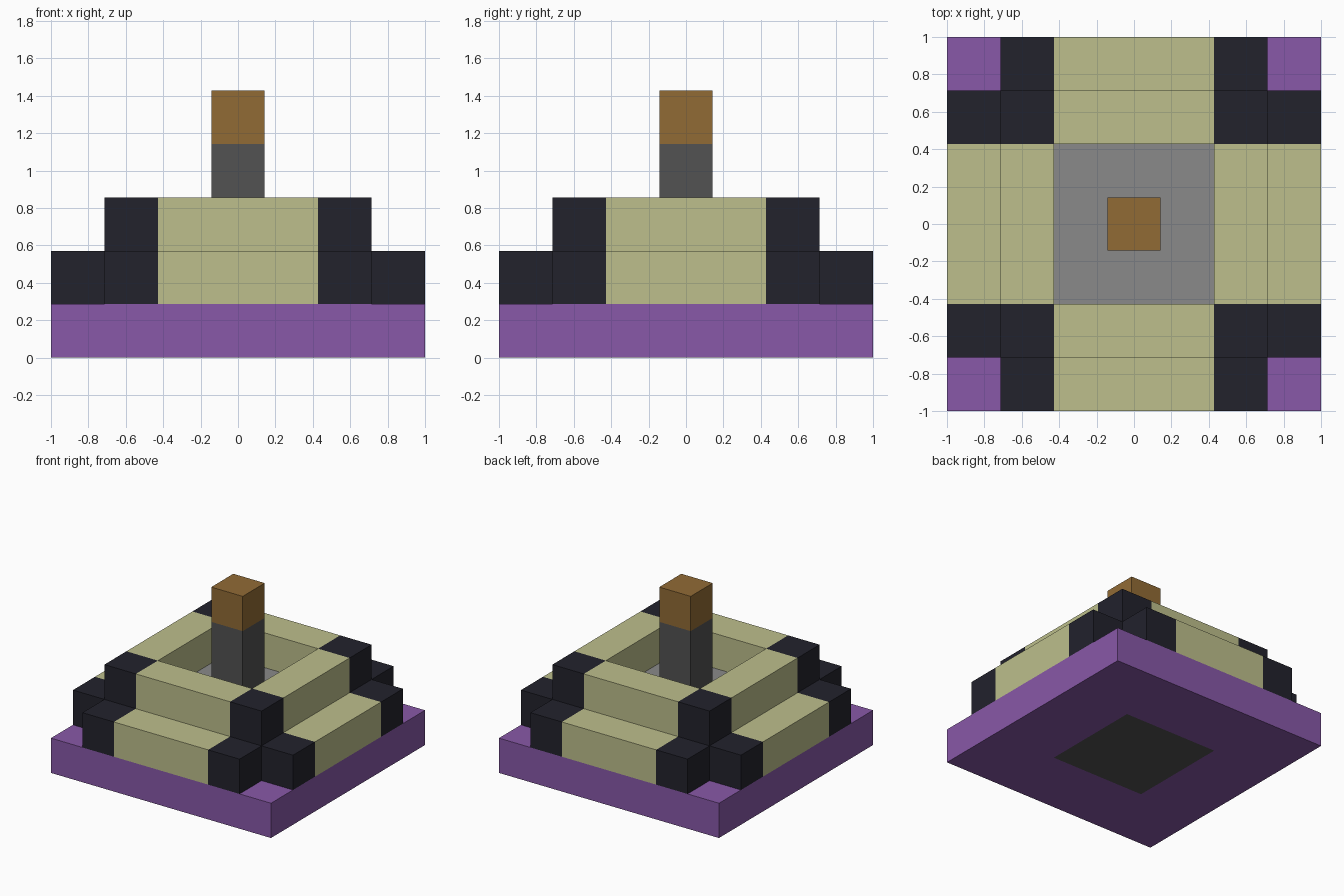
import bpy
import bmesh
from mathutils import Matrix, Vector

if "Cube" in bpy.data.objects:
    bpy.data.objects.remove(bpy.data.objects["Cube"], do_unlink=True)

U = 2 / 7  # one block


def material(name, rgb):
    """Flat material from an 8-bit sRGB colour."""
    linear = [((c / 255 + 0.055) / 1.055) ** 2.4 for c in rgb] + [1]
    mat = bpy.data.materials.new(name)
    mat.use_nodes = True
    mat.diffuse_color = linear
    mat.node_tree.nodes["Principled BSDF"].inputs["Base Color"].default_value = linear
    return mat


purple = material("purple", (136, 88, 168))
sand = material("sand", (189, 191, 140))
black = material("blue_black", (34, 34, 44))
pale_grey = material("pale_grey", (138, 138, 138))
dark_grey = material("dark_grey", (82, 82, 82))
brown = material("wood_brown", (145, 107, 53))


def blocks(name, mat, boxes, turns=1):
    """Boxes given by opposite corners in block units, repeated around z."""
    bm = bmesh.new()
    for turn in range(turns):
        spin = Matrix.Rotation(turn * 1.5707963, 4, "Z")
        for low, high in boxes:
            low, high = Vector(low) * U, Vector(high) * U
            place = spin @ Matrix.Translation((low + high) / 2)
            bmesh.ops.create_cube(bm, size=1, matrix=place @ Matrix.Diagonal((*(high - low), 1)))
    mesh = bpy.data.meshes.new(name)
    bm.to_mesh(mesh)
    bm.free()
    mesh.materials.append(mat)
    obj = bpy.data.objects.new(name, mesh)
    bpy.context.collection.objects.link(obj)
    return obj


# Base slab around a square core
blocks("base_slab", purple, [((-3.5, -3.5, 0), (1.5, -1.5, 1))], 4)
blocks("base_core", dark_grey, [((-1.5, -1.5, 0), (1.5, 1.5, 1))])
blocks("basin_floor", pale_grey, [((-1.5, -1.5, 1), (1.5, 1.5, 2))])

# Outer step and inner wall on each side
blocks("outer_steps", sand, [((-1.5, -3.5, 1), (1.5, -2.5, 2))], 4)
blocks("inner_walls", sand, [((-1.5, -2.5, 1), (1.5, -1.5, 3))], 4)

# Dark end blocks and corner posts
blocks("step_ends", black, [((-2.5, -3.5, 1), (-1.5, -2.5, 2)),
                            ((1.5, -3.5, 1), (2.5, -2.5, 2))], 4)
blocks("corner_posts", black, [((1.5, -2.5, 1), (2.5, -1.5, 3))], 4)

# Central pillar and cap
blocks("pillar", dark_grey, [((-0.5, -0.5, 2), (0.5, 0.5, 4))])
blocks("pillar_cap", brown, [((-0.5, -0.5, 4), (0.5, 0.5, 5))])
